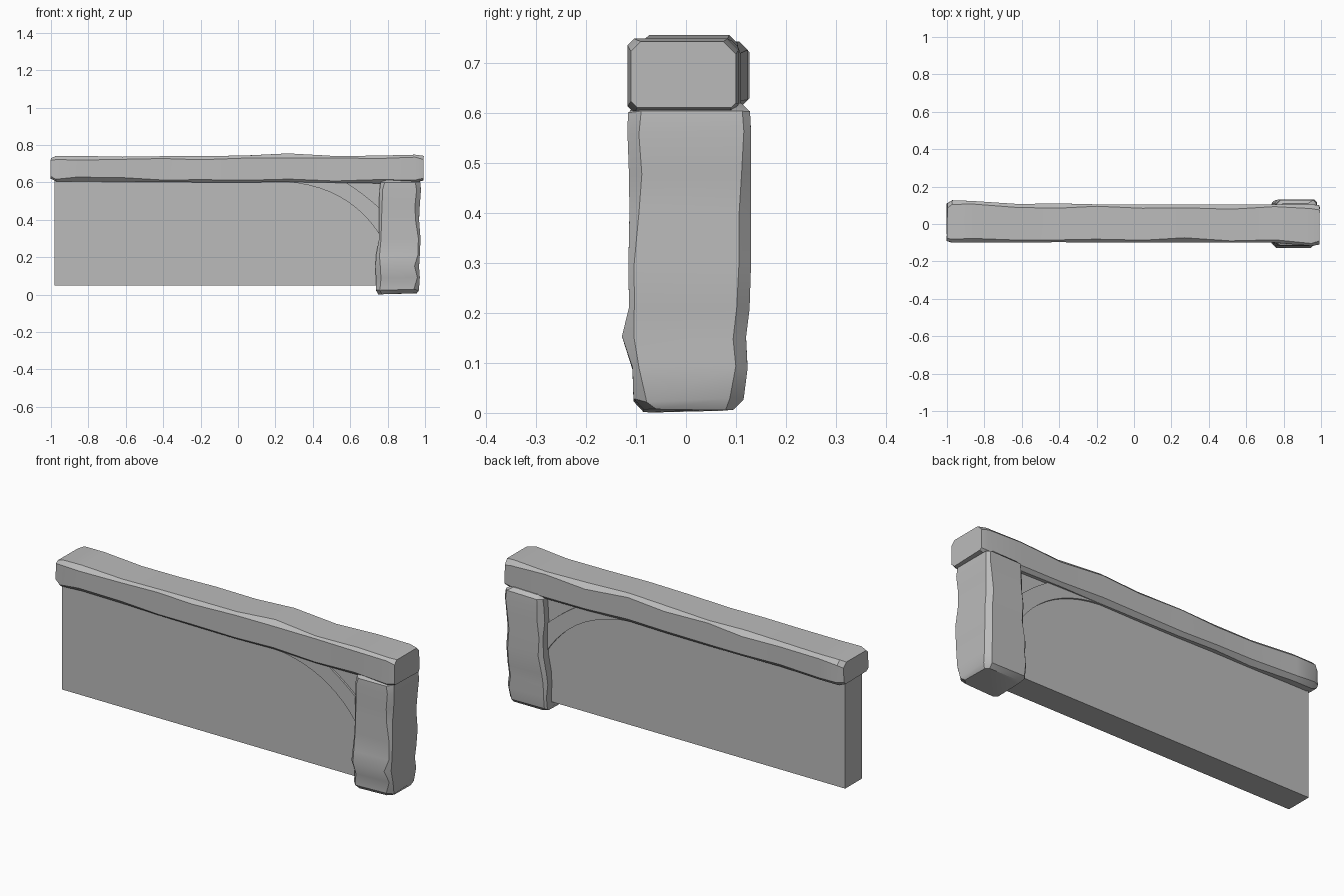
import bpy, bmesh, math, random
from mathutils import Vector

random.seed(4)
cube = bpy.data.objects.get("Cube")
if cube:
    bpy.data.objects.remove(cube)

stone = bpy.data.materials.new("stone grey")
stone.use_nodes = True
stone.diffuse_color = (0.5, 0.5, 0.5, 1)
stone.node_tree.nodes["Principled BSDF"].inputs["Base Color"].default_value = stone.diffuse_color


def finish(name, bm, smooth=None):
    bmesh.ops.recalc_face_normals(bm, faces=bm.faces)
    mesh = bpy.data.meshes.new(name)
    bm.to_mesh(mesh)
    bm.free()
    obj = bpy.data.objects.new(name, mesh)
    bpy.context.collection.objects.link(obj)
    mesh.materials.append(stone)
    if smooth:
        bpy.ops.object.select_all(action='DESELECT')
        obj.select_set(True)
        bpy.context.view_layer.objects.active = obj
        bpy.ops.object.shade_smooth_by_angle(angle=math.radians(smooth))
    return obj


def hewn_block(name, stations, place, chamfer, rough):
    """Loft chamfered rectangles (along, u0, u1, v0, v1, inset) into a worn block."""
    bm = bmesh.new()
    rings = []
    for along, u0, u1, v0, v1 in stations:
        ring = []
        for u, v, su, sv in ((u0, v0, 1, 1), (u1, v0, -1, 1), (u1, v1, -1, -1), (u0, v1, 1, -1)):
            c = chamfer * random.uniform(0.5, 1.4)
            pair = [(u, v + sv * c), (u + su * c, v)]
            if su != sv:
                pair.reverse()
            for a, b in pair:
                slip = along + random.uniform(-rough, rough)
                ring.append(bm.verts.new(place(slip, a, b)))
        rings.append(ring)
    for low, high in zip(rings, rings[1:]):
        for i in range(8):
            j = (i + 1) % 8
            bm.faces.new((low[i], low[j], high[j], high[i]))
    bm.faces.new(rings[0])
    bm.faces.new(rings[-1])
    return finish(name, bm, 35)


def prism(name, outline, depth, smooth=None):
    """Extrude an x-z outline symmetrically in y."""
    bm = bmesh.new()
    face = bm.faces.new([bm.verts.new((x, -depth, z)) for x, z in outline])
    made = bmesh.ops.extrude_face_region(bm, geom=[face])["geom"]
    for v in made:
        if isinstance(v, bmesh.types.BMVert):
            v.co.y = depth
    return finish(name, bm, smooth)


# Worn lintel along x: x, y range, z range
lintel = [
    (-1.0, -.09, .11, .62, .73), (-.97, -.10, .127, .605, .742),
    (-.86, -.10, .123, .605, .742), (-.62, -.10, .107, .602, .737),
    (-.4, -.097, .11, .603, .74), (-.2, -.10, .105, .6, .74),
    (.05, -.10, .105, .6, .744), (.27, -.098, .103, .602, .755),
    (.52, -.10, .104, .598, .741), (.75, -.10, .104, .595, .743),
    (.95, -.117, .105, .6, .748), (.99, -.11, .10, .61, .742)]
hewn_block("lintel", lintel, lambda a, u, v: Vector((a, u, v)), .018, .004)

# Worn post along z: z, x range, y range
post = [
    (.004, .75, .955, -.085, .095), (.025, .737, .967, -.105, .115),
    (.09, .737, .972, -.107, .123), (.15, .735, .968, -.128, .12),
    (.21, .738, .972, -.114, .127), (.3, .755, .976, -.115, .13),
    (.4, .755, .968, -.113, .13), (.48, .753, .972, -.114, .13),
    (.56, .757, .978, -.117, .13), (.6, .762, .974, -.116, .128),
    (.616, .78, .955, -.10, .11)]
hewn_block("post", post, lambda a, u, v: Vector((u, v, a)), .02, .004)

# Flat wall panel
prism("wall_panel", [(-.98, .05), (.8, .05), (.8, .65), (-.98, .65)], .07)


# Curved brace between the lintel and the post
def bow(p, q, r, steps=12):
    p, q, r = Vector(p), Vector(q), Vector(r)
    return [p * (1 - t) ** 2 + q * 2 * t * (1 - t) + r * t * t
            for t in (i / steps for i in range(steps + 1))]


under = bow((.2, .605), (.59, .6), (.77, .3))
upper = bow((.78, .44), (.69, .53), (.56, .61))
prism("curved_brace", under + upper, .08, 30)
